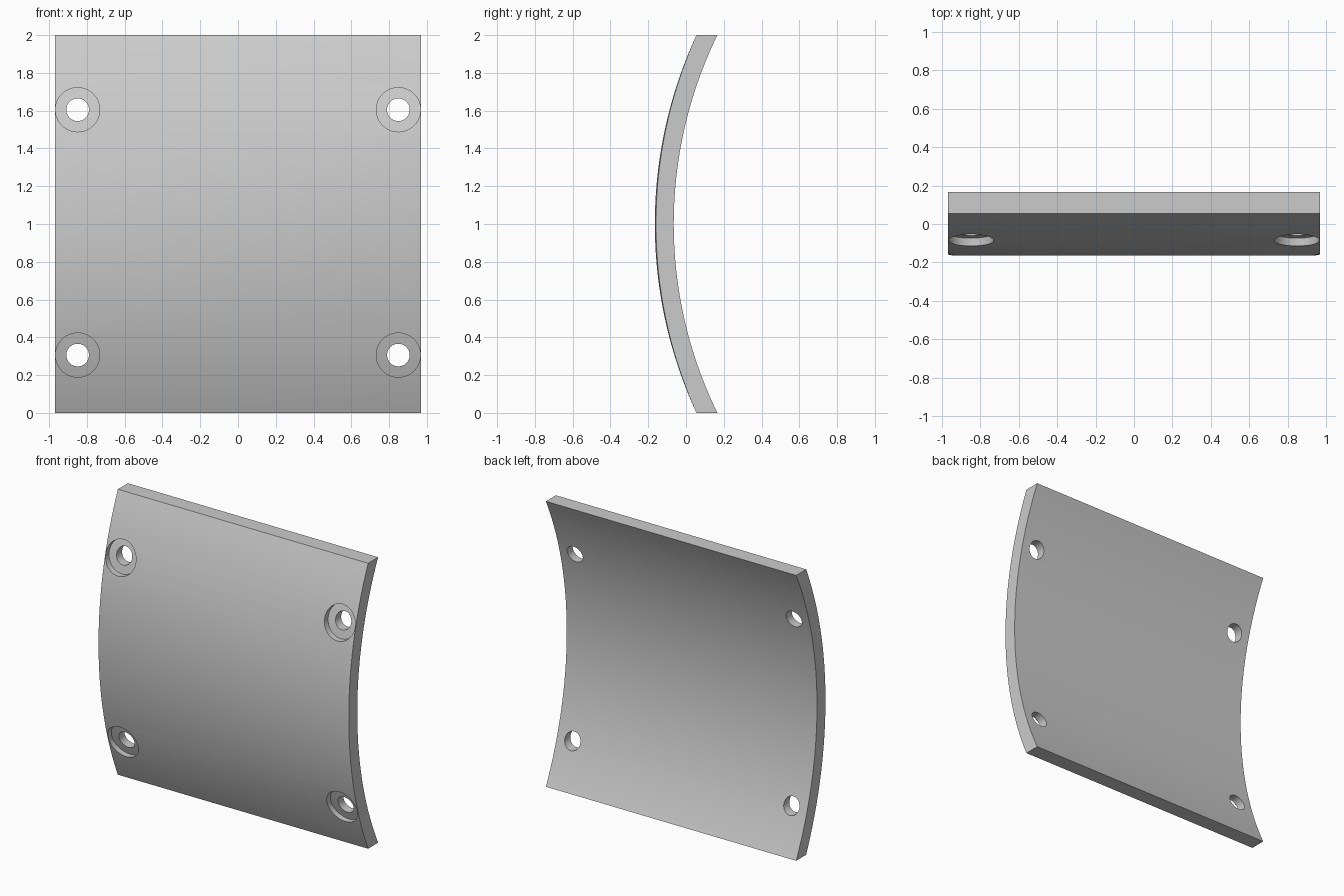
import bpy, bmesh, math

if "Cube" in bpy.data.objects:
    bpy.data.objects.remove(bpy.data.objects["Cube"], do_unlink=True)

R_OUT, R_IN, CENTRE_Y = 2.38, 2.28, 2.215
HALF_W, RIM, SAG = 0.97, 0.03, 0.006
BORE_R, HOLE_R, BORE_DEPTH = 0.117, 0.06, 0.04
STEPS, SIDES = 48, 48

grey = bpy.data.materials.new("plain grey")
grey.use_nodes = True
grey.diffuse_color = (0.6, 0.6, 0.6, 1)
grey.node_tree.nodes["Principled BSDF"].inputs["Base Color"].default_value = (0.6, 0.6, 0.6, 1)


def arc_y(radius, z):
    return CENTRE_Y - math.sqrt(radius ** 2 - (z - 1) ** 2)


def loft(name, rings):
    """Closed solid from matching rings of points, capped at both ends."""
    bm = bmesh.new()
    loops = [[bm.verts.new(p) for p in ring] for ring in rings]
    n = len(loops[0])
    for a, b in zip(loops, loops[1:]):
        for i in range(n):
            j = (i + 1) % n
            bm.faces.new((a[i], a[j], b[j], b[i]))
    bm.faces.new(loops[0])
    bm.faces.new(loops[-1])
    bmesh.ops.recalc_face_normals(bm, faces=bm.faces)
    mesh = bpy.data.meshes.new(name)
    bm.to_mesh(mesh)
    bm.free()
    mesh.materials.append(grey)
    obj = bpy.data.objects.new(name, mesh)
    bpy.context.collection.objects.link(obj)
    return obj


# Curved plate: arc section swept across x, outer face easing back at the side rims
def section(x, sag):
    zs = [2 * i / STEPS for i in range(STEPS + 1)]
    outer = [(x, arc_y(R_OUT, z) + sag * (1 - (z - 1) ** 2), z) for z in zs]
    inner = [(x, arc_y(R_IN, z), z) for z in reversed(zs)]
    return outer + inner


plate = loft("curved_plate", [section(-HALF_W, SAG), section(RIM - HALF_W, 0),
                              section(HALF_W - RIM, 0), section(HALF_W, SAG)])


# Counterbored screw holes, with bore floors following the plate's curve
def circle(cx, cz, r, y=None):
    pts = []
    for i in range(SIDES):
        a = 2 * math.pi * i / SIDES
        z = cz + r * math.sin(a)
        depth = arc_y(R_OUT - BORE_DEPTH, z) if y is None else y
        pts.append((cx + r * math.cos(a), depth, z))
    return pts


bpy.context.view_layer.objects.active = plate
plate.select_set(True)
for cx in (-0.849, 0.849):
    for cz in (0.306, 1.605):
        cutter = loft("hole_cutter", [circle(cx, cz, BORE_R, -0.5), circle(cx, cz, BORE_R),
                                      circle(cx, cz, HOLE_R), circle(cx, cz, HOLE_R, 0.5)])
        cutter.hide_render = True
        mod = plate.modifiers.new("screw_hole", 'BOOLEAN')
        mod.operation = 'DIFFERENCE'
        mod.solver = 'EXACT'
        mod.object = cutter
        bpy.ops.object.modifier_apply(modifier=mod.name)
        bpy.data.objects.remove(cutter, do_unlink=True)

bpy.ops.object.shade_smooth_by_angle(angle=math.radians(30))
